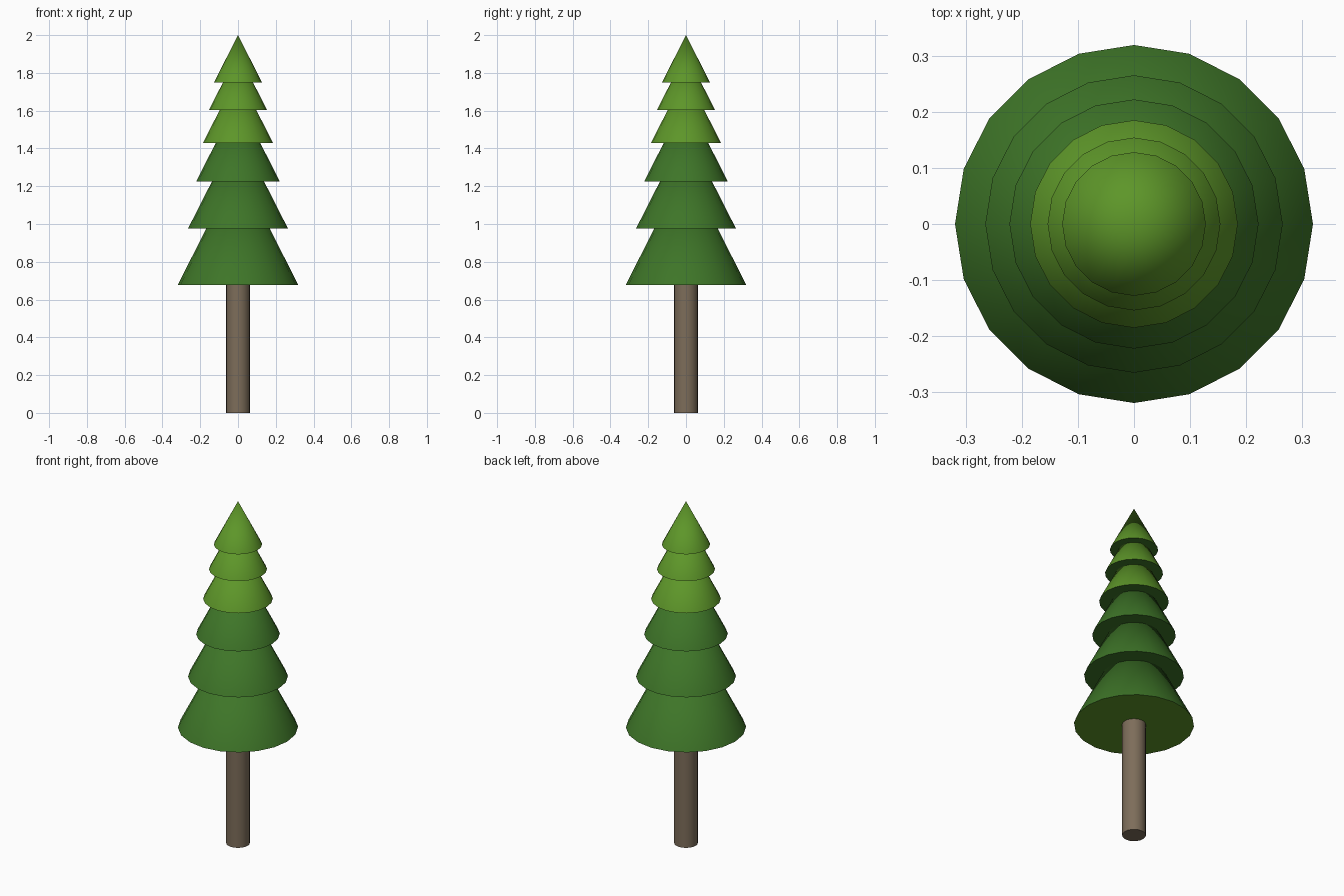
import bpy
import math

if "Cube" in bpy.data.objects:
    bpy.data.objects.remove(bpy.data.objects["Cube"])

SIDES = 20


def material(name, rgb):
    m = bpy.data.materials.new(name)
    m.diffuse_color = (*rgb, 1.0)
    m.use_nodes = True
    m.node_tree.nodes["Principled BSDF"].inputs["Base Color"].default_value = m.diffuse_color
    return m


dark_green = material("dark green", (0.048, 0.178, 0.021))
light_green = material("light green", (0.110, 0.305, 0.022))
bark_brown = material("bark brown", (0.205, 0.153, 0.102))


def finish(obj, name):
    obj.name = name
    bpy.ops.object.shade_smooth_by_angle(angle=math.radians(40))


# Trunk, ending just inside the lowest tier
bottom, top = 0.0, 0.72
bpy.ops.mesh.primitive_cylinder_add(vertices=SIDES, radius=0.063, depth=top - bottom,
                                    location=(0, 0, (top + bottom) / 2))
trunk = bpy.context.object
trunk.data.materials.append(bark_brown)
finish(trunk, "trunk")

# Foliage tiers: base height and base radius, all with the same slope
tiers = [(0.678, 0.319), (0.975, 0.265), (1.224, 0.222),
         (1.43, 0.185), (1.603, 0.154), (1.748, 0.128)]
SLOPE = (2.0 - 1.748) / 0.128

for i, (z, r) in enumerate(tiers):
    h = r * SLOPE
    bpy.ops.mesh.primitive_cone_add(vertices=SIDES, radius1=r, radius2=0, depth=h,
                                    location=(0, 0, z + h / 2))
    cone = bpy.context.object
    side = dark_green if i < 3 else light_green
    under = light_green if i == 0 else dark_green
    cone.data.materials.append(side)
    cone.data.materials.append(under)
    # Underside takes its own colour
    for p in cone.data.polygons:
        p.material_index = 1 if p.normal.z < -0.9 else 0
    finish(cone, f"foliage_tier_{i + 1}")
